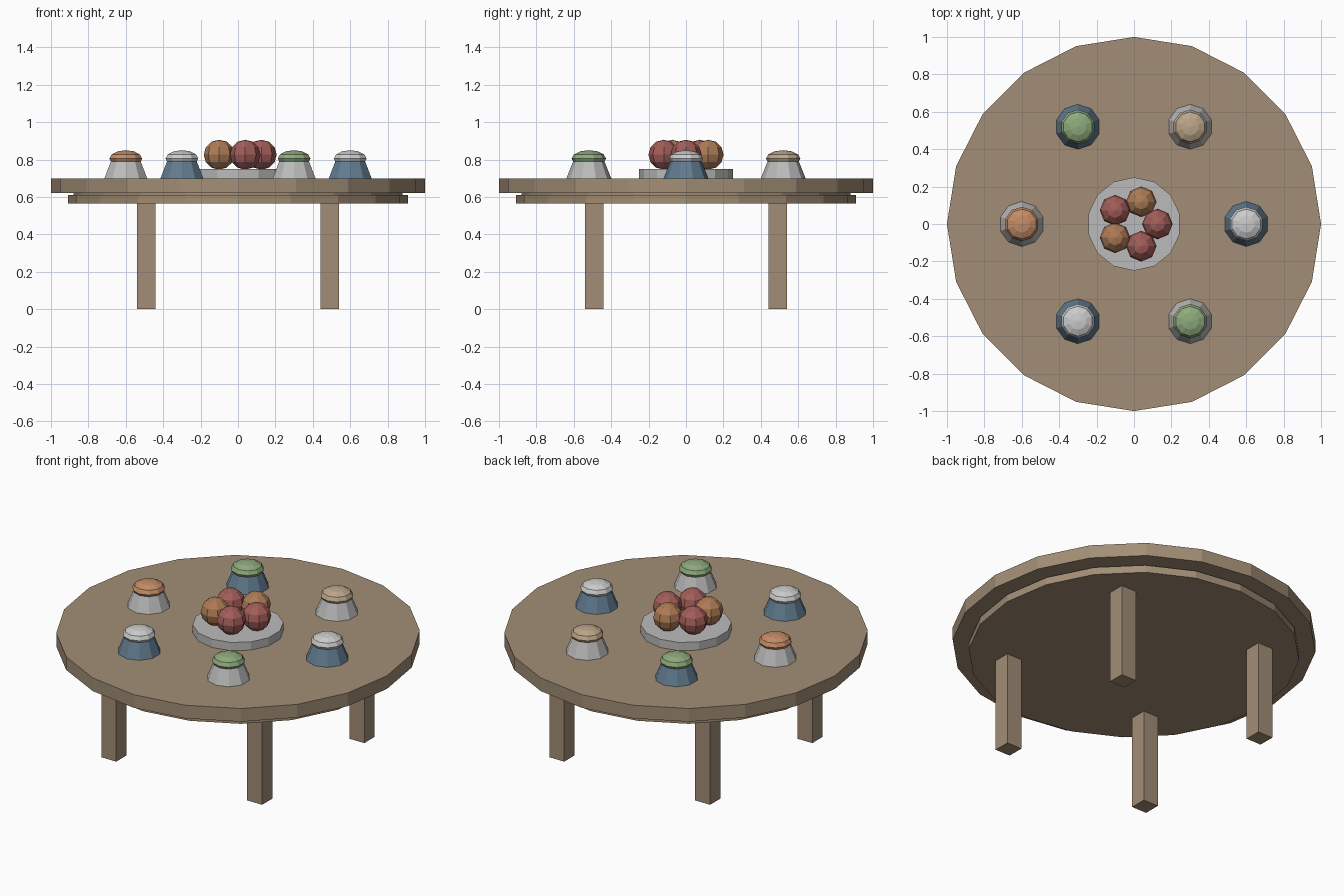
import bpy
from math import cos, sin, radians

if "Cube" in bpy.data.objects:
    bpy.data.objects.remove(bpy.data.objects["Cube"])


def mat(name, rgb):
    m = bpy.data.materials.new(name)
    m.diffuse_color = (*rgb, 1)
    m.use_nodes = True
    m.node_tree.nodes["Principled BSDF"].inputs["Base Color"].default_value = m.diffuse_color
    return m


wood = mat("wood", (0.36, 0.27, 0.18))
blue = mat("blue", (0.12, 0.20, 0.28))
grey = mat("pale_grey", (0.5, 0.5, 0.5))
white = mat("white", (0.6, 0.6, 0.6))
tan = mat("tan", (0.5, 0.38, 0.25))
green = mat("green", (0.27, 0.40, 0.20))
orange = mat("orange", (0.55, 0.26, 0.13))
red = mat("red", (0.36, 0.11, 0.10))
amber = mat("amber", (0.42, 0.20, 0.09))


def finish(name, material):
    o = bpy.context.object
    o.name = name
    o.data.materials.append(material)
    return o


def frustum(name, sides, r1, r2, z1, z2, material, x=0, y=0):
    bpy.ops.mesh.primitive_cone_add(vertices=sides, radius1=r1, radius2=r2, depth=z2 - z1,
                                    location=(x, y, (z1 + z2) / 2))
    return finish(name, material)


def ball(name, segments, rings, r, height, x, y, z, material):
    bpy.ops.mesh.primitive_uv_sphere_add(segments=segments, ring_count=rings, radius=r,
                                         location=(x, y, z))
    o = finish(name, material)
    o.scale.z = height / r
    return o


# Table top and the smaller disc under it
frustum("table_top", 20, 1, 1, 0.62, 0.70, wood)
frustum("under_disc", 20, 0.91, 0.91, 0.565, 0.61, wood)
frustum("hub", 20, 0.88, 0.88, 0.60, 0.63, wood)

# Four square legs
for sx in (-1, 1):
    for sy in (-1, 1):
        bpy.ops.mesh.primitive_cube_add(size=1, location=(sx * 0.49, sy * 0.49, 0.295))
        leg = finish("leg", wood)
        leg.scale = (0.1, 0.1, 0.59)

# Plate with a ring of fruit
frustum("plate", 14, 0.25, 0.25, 0.70, 0.75, grey)
for i in range(5):
    a = radians(72 * i)
    ball("fruit", 8, 6, 0.082, 0.08, 0.125 * cos(a), 0.125 * sin(a), 0.826,
         red if i % 2 == 0 else amber)

# Six cups with domed fillings
for i, filling in enumerate((white, tan, green, orange, white, green)):
    a = radians(60 * i)
    x, y = 0.6 * cos(a), 0.6 * sin(a)
    frustum("cup", 10, 0.12, 0.08, 0.70, 0.80, grey if i % 2 else blue, x, y)
    ball("cup_filling", 10, 6, 0.092, 0.045, x, y, 0.805, filling)
